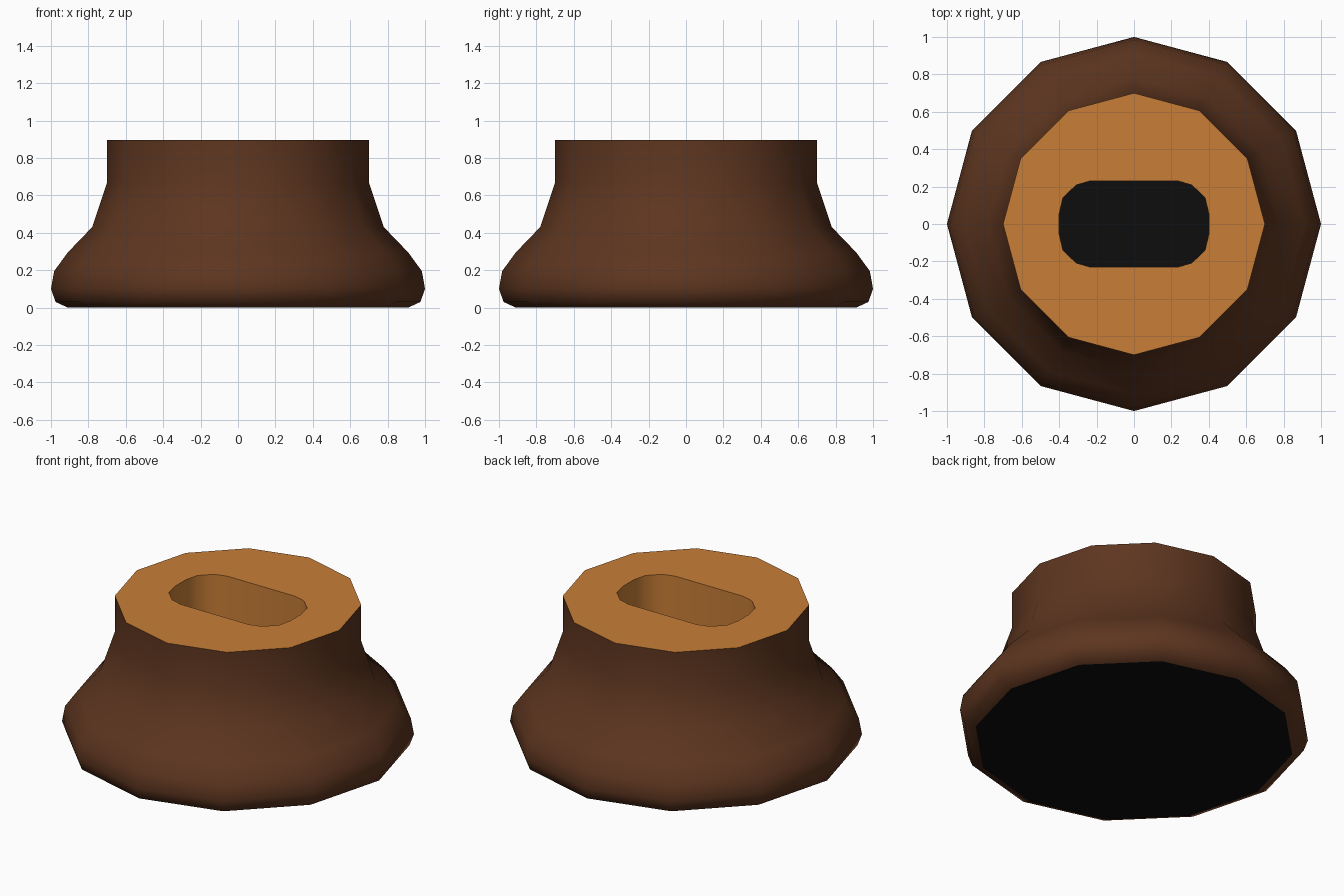
import bpy, bmesh
from math import sin, cos, radians, pi

if "Cube" in bpy.data.objects:
    bpy.data.objects.remove(bpy.data.objects["Cube"])


def material(name, rgb):
    m = bpy.data.materials.new(name)
    m.diffuse_color = (*rgb, 1)
    m.use_nodes = True
    m.node_tree.nodes["Principled BSDF"].inputs["Base Color"].default_value = m.diffuse_color
    return m


brown = material("brown", (0.11, 0.036, 0.014))
tan = material("tan", (0.58, 0.21, 0.038))
black = material("black", (0.004, 0.004, 0.004))


def ring(bm, r, z, sides=12):
    return [bm.verts.new((r * cos(2 * pi * i / sides), r * sin(2 * pi * i / sides), z))
            for i in range(sides)]


def skin(bm, a, b):
    n = len(a)
    for i in range(n):
        bm.faces.new((a[i], a[(i + 1) % n], b[(i + 1) % n], b[i]))


def finish(bm, name, mat, smooth=True):
    bm.normal_update()
    me = bpy.data.meshes.new(name)
    bm.to_mesh(me)
    bm.free()
    me.materials.append(mat)
    ob = bpy.data.objects.new(name, me)
    bpy.context.collection.objects.link(ob)
    if smooth:
        bpy.ops.object.select_all(action='DESELECT')
        ob.select_set(True)
        bpy.context.view_layer.objects.active = ob
        bpy.ops.object.shade_smooth_by_angle(angle=radians(50))
    return ob


TOP = 0.895

# Flared outer body, a 12-sided lathe
profile = [(0.91, 0), (0.975, 0.03), (1.0, 0.10), (0.983, 0.195),
           (0.91, 0.295), (0.78, 0.43), (0.70, 0.67), (0.70, TOP)]
bm = bmesh.new()
rings = [ring(bm, r, z) for r, z in profile]
for a, b in zip(rings, rings[1:]):
    skin(bm, a, b)
finish(bm, "outer_body", brown)

# Rounded slot outline, mirrored from one quarter
q = [(0.40, 0.055), (0.38, 0.14), (0.31, 0.208), (0.235, 0.23)]
slot = (q + [(-x, y) for x, y in reversed(q)]
        + [(-x, -y) for x, y in q] + [(x, -y) for x, y in reversed(q)])

# Top face with the slot cut out of it
bm = bmesh.new()
for loop in (ring(bm, 0.70, TOP), [bm.verts.new((x, y, TOP)) for x, y in slot]):
    for i, v in enumerate(loop):
        bm.edges.new((v, loop[(i + 1) % len(loop)]))
bmesh.ops.triangle_fill(bm, edges=bm.edges[:], use_beauty=True, normal=(0, 0, 1))
bm.normal_update()
for f in bm.faces:
    if f.normal.z < 0:
        f.normal_flip()
finish(bm, "top_face", tan, smooth=False)

# Slot walls, facing into the slot
bm = bmesh.new()
upper = [bm.verts.new((x, y, TOP)) for x, y in slot]
lower = [bm.verts.new((x, y, 0)) for x, y in slot]
skin(bm, upper, lower)
finish(bm, "slot_wall", tan)

# Black base disc, which is also the slot floor
bm = bmesh.new()
bm.faces.new(list(reversed(ring(bm, 0.91, 0))))
finish(bm, "base_disc", black, smooth=False)
